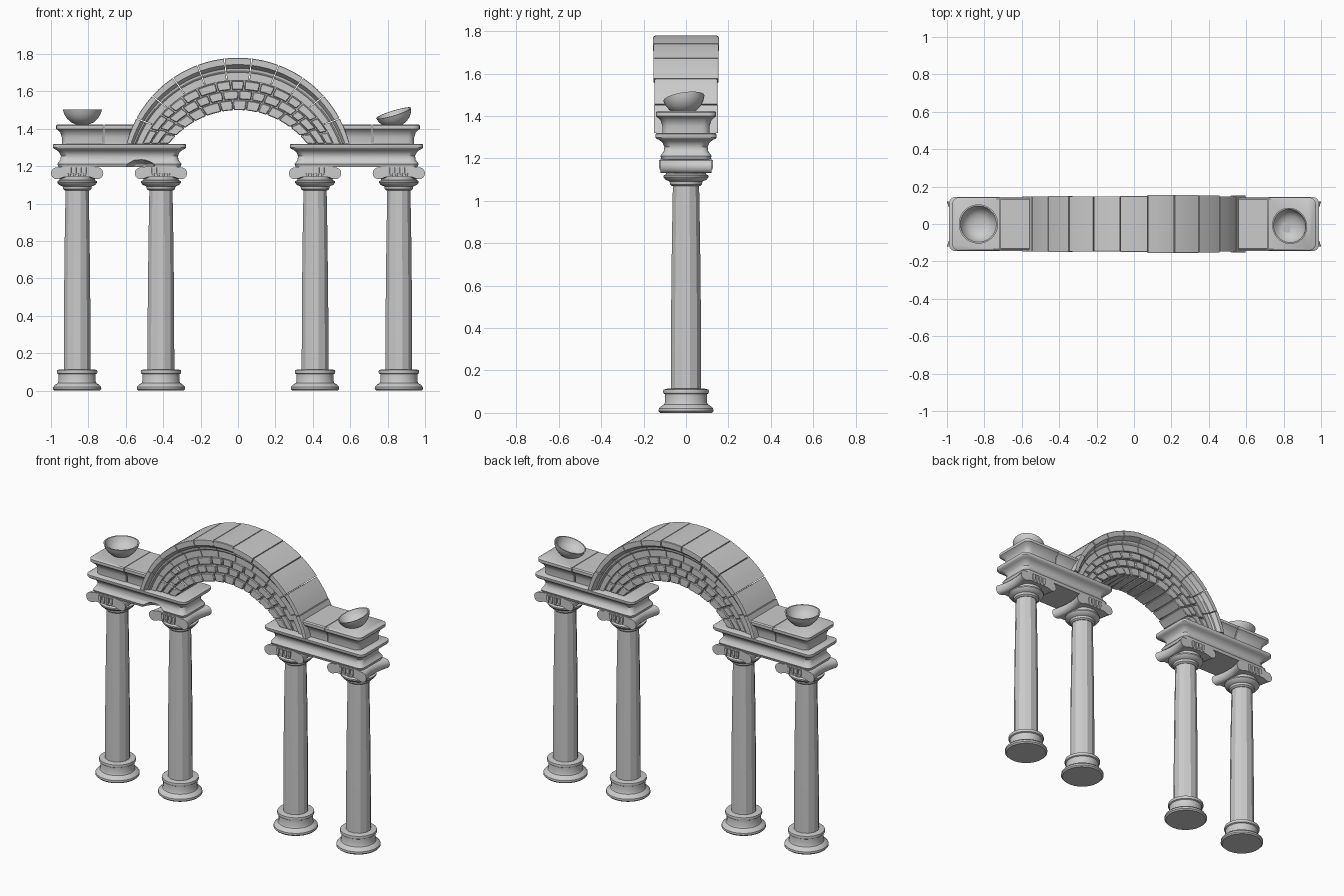
import bpy, bmesh, math, random
from mathutils import Matrix, Vector

if "Cube" in bpy.data.objects:
    bpy.data.objects.remove(bpy.data.objects["Cube"])

random.seed(4)
lerp = lambda a, b, t: a + (b - a) * t


def loft(name, rings, smooth=None, cap=True):
    """Skin a list of equal-length point rings into one object."""
    bm = bmesh.new()
    vs = [[bm.verts.new(p) for p in r] for r in rings]
    n = len(rings[0])
    for a, b in zip(vs, vs[1:]):
        for i in range(n):
            j = (i + 1) % n
            bm.faces.new((a[i], a[j], b[j], b[i]))
    if cap:
        bm.faces.new(vs[0])
        bm.faces.new(vs[-1])
    bmesh.ops.recalc_face_normals(bm, faces=bm.faces)
    me = bpy.data.meshes.new(name)
    bm.to_mesh(me)
    bm.free()
    ob = bpy.data.objects.new(name, me)
    bpy.context.collection.objects.link(ob)
    if smooth:
        bpy.ops.object.select_all(action='DESELECT')
        ob.select_set(True)
        bpy.context.view_layer.objects.active = ob
        bpy.ops.object.shade_smooth_by_angle(angle=math.radians(smooth))
    return ob


def lathe(name, x, profile, sides=28, smooth=35):
    angs = [2 * math.pi * (i + .5) / sides for i in range(sides)]
    return loft(name, [[(x + r * math.cos(a), r * math.sin(a), z) for a in angs]
                       for r, z in profile], smooth)


def rounded_rect(x0, x1, hy, z, r0, r1):
    pts = []
    for cx, cy, r, start in ((x1 - r1, hy - r1, r1, 0), (x0 + r0, hy - r0, r0, 90),
                             (x0 + r0, r0 - hy, r0, 180), (x1 - r1, r1 - hy, r1, 270)):
        for k in range(5):
            a = math.radians(start + 22.5 * k)
            pts.append((cx + r * math.cos(a), cy + r * math.sin(a), z))
    return pts


# ---- columns
BASE = [(.122, 0), (.13, .008), (.129, .02), (.118, .032), (.104, .04), (.1, .05), (.1, .088),
        (.107, .092), (.109, .1), (.107, .11), (.09, .114)]
NECK = [(.066, 1.07), (.076, 1.078), (.078, 1.092), (.098, 1.1), (.107, 1.112),
        (.107, 1.12), (.095, 1.126), (.095, 1.15)]


def capital(x):
    # scroll slab: rolled ends, pinched at the middle of its depth
    section = []
    for side in (1, -1):
        for k in range(9):
            a = math.radians(-100 + 25 * k) if side == 1 else math.radians(80 + 25 * k)
            section.append((side * .108 + .032 * math.cos(a), 1.162 + .032 * math.sin(a)))
        section.append((-side * .0 + side * .07, 1.2 if side == 1 else 1.142))
        section.append((-side * .07, 1.2 if side == 1 else 1.142))
    rings = []
    for k in range(9):
        t = k / 4 - 1
        sx = lerp(.84, 1, t * t)
        rings.append([(x + px * sx, .12 * t, pz) for px, pz in section])
    loft("capital_scroll", rings, 35)
    for sy in (-1, 1):
        for k in (-1.5, -.5, .5, 1.5):
            cx = x + k * .027
            loft("capital_tongue", [rounded_rect(cx - w, cx + w, w, z, .003, .003)
                                    for w, z in ((.005, 1.148), (.009, 1.165), (.009, 1.192))]
                 ).location.y = sy * .119


for x in (-.86, -.412, .412, .86):
    lathe("column_base", x, BASE)
    lathe("column_shaft", x, [(.074, .11), (.073, .45), (.069, .8), (.064, 1.08)], 12, 15)
    lathe("column_neck", x, NECK)
    capital(x)

# ---- entablature on both sides
ARCHITRAVE = [(1.195, .03), (1.212, .024), (1.22, .03), (1.235, .04), (1.255, .043), (1.275, .034),
              (1.288, .018), (1.294, .004), (1.3, 0), (1.315, 0), (1.32, .008)]
CORNICE = [(1.315, .03), (1.355, .03), (1.38, .022), (1.393, .008), (1.4, 0), (1.418, 0), (1.424, .008)]


def moulded_block(name, profile, x0, x1, hy, side, open0=True, open1=True):
    """Block whose profile also turns round the ends flagged open."""
    rings = []
    for z, d in profile:
        ring = rounded_rect(x0 + d * open0, x1 - d * open1, hy - d, z,
                            .035 if open0 else .004, .035 if open1 else .004)
        rings.append([(side * -px, py, pz) for px, py, pz in ring])
    return loft(name, rings, 35)


for side in (-1, 1):
    s = -side
    beam = moulded_block("architrave", ARCHITRAVE, -.99, -.278, .145, side)
    if side == -1:
        # broken notch in the front underside of the left beam
        bm = bmesh.new()
        bmesh.ops.create_icosphere(bm, subdivisions=2, radius=1)
        bm.transform(Matrix.Translation((-.52, -.13, 1.185)) @ Matrix.Diagonal((.085, .09, .055, 1)))
        me = bpy.data.meshes.new("notch_cutter")
        bm.to_mesh(me)
        bm.free()
        cutter = bpy.data.objects.new("notch_cutter", me)
        bpy.context.collection.objects.link(cutter)
        cutter.hide_render = True
        cutter.hide_set(True)
        mod = beam.modifiers.new("notch", 'BOOLEAN')
        mod.operation = 'DIFFERENCE'
        mod.solver = 'EXACT'
        mod.object = cutter
    moulded_block("cornice_end", CORNICE, -.972, -.719, .142, side, True, False)
    moulded_block("cornice_inner", CORNICE, -.715, -.55, .139, side, False, False)


# ---- arch: s runs inner to outer edge, u runs -1..1 from spring to spring
def arch_point(s, u, y):
    radius, centre = lerp(.47, .617, s), lerp(1.03, 1.163, s)
    a = u * math.acos((1.318 - centre) / radius)
    return Vector((radius * math.sin(a), y, centre + radius * math.cos(a)))


def arch_piece(name, section, u0, u1, steps):
    return loft(name, [[arch_point(s, lerp(u0, u1, k / steps), y) for s, y in section]
                       for k in range(steps + 1)], 20)


def box_section(s0, s1, hy):
    return [(s0, -hy), (s1, -hy), (s1, hy), (s0, hy)]


arch_piece("arch_core", box_section(.02, .62, .092), -1, 1, 32)

# moulded outer voussoirs
N = 11
for i in range(N):
    g = random.uniform(-.004, .006)
    half = [(.57, .112), (.72, .112), (.76, .122), (.8, .124), (.83, .136), (.87, .15 + g), (.99, .15 + g),
            (1.0, .146 + g)]
    section = [(s, -y) for s, y in half] + [(s, y) for s, y in reversed(half)]
    arch_piece("arch_voussoir", section, -1 + 2 * i / N + .003, -1 + 2 * (i + 1) / N - .003, 3)

# three courses of small bricks
for s0, s1, count in ((0, .19, 13), (.205, .375, 14), (.39, .56, 15)):
    cuts = [-1] + [-1 + 2 * (i + random.uniform(-.2, .2)) / count for i in range(1, count)] + [1]
    for a, b in zip(cuts, cuts[1:]):
        brick = arch_piece("arch_brick", box_section(s0, s1, .107 + random.uniform(-.005, .005)),
                           a + .006, b - .006, 2)
        bev = brick.modifiers.new("worn_edges", 'BEVEL')
        bev.width = .004
        bev.segments = 1
        bev.limit_method = 'ANGLE'

# ---- bowls, the right one tipped over
BOWL = [(.03, 0), (.06, .012), (.083, .033), (.098, .057), (.105, .08), (.097, .08),
        (.088, .058), (.072, .036), (.05, .022), (.02, .016)]
left = lathe("bowl_left", 0, BOWL, 32)
left.location = (-.832, 0, 1.422)
right = lathe("bowl_right", 0, [(r * .93, z * .9) for r, z in BOWL], 32)
right.rotation_euler = (math.radians(8), math.radians(-17), 0)
right.location = (.853, 0, 1.416)
